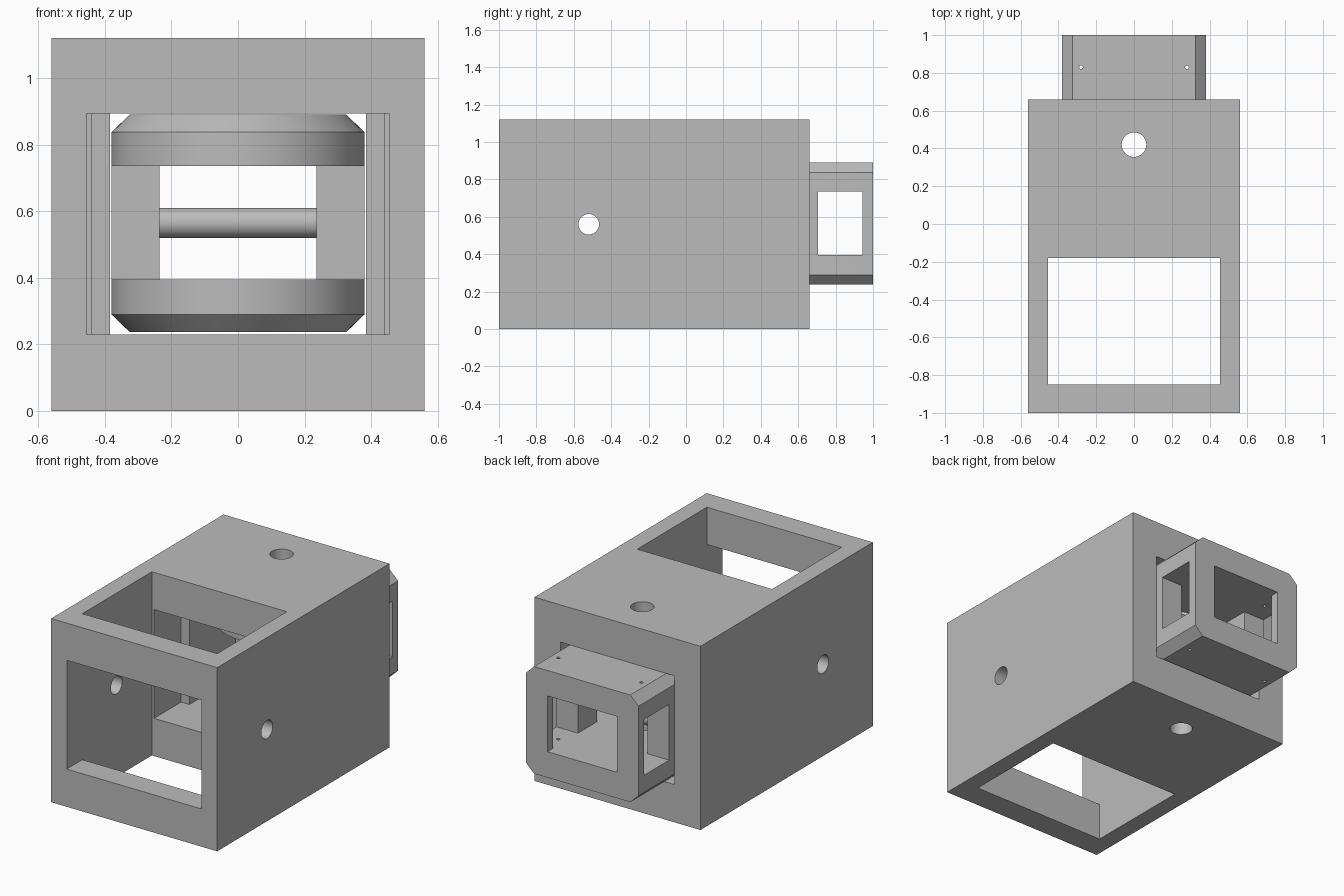
import bpy, bmesh, math
from mathutils import Matrix

old = bpy.data.objects.get("Cube")
if old:
    bpy.data.objects.remove(old, do_unlink=True)

grey = bpy.data.materials.new("plain_grey")
grey.use_nodes = True
colour = (0.5, 0.5, 0.5, 1)
grey.diffuse_color = colour
grey.node_tree.nodes["Principled BSDF"].inputs["Base Color"].default_value = colour


def finish(name, bm):
    bmesh.ops.recalc_face_normals(bm, faces=bm.faces[:])
    mesh = bpy.data.meshes.new(name)
    bm.to_mesh(mesh)
    bm.free()
    mesh.materials.append(grey)
    obj = bpy.data.objects.new(name, mesh)
    bpy.context.scene.collection.objects.link(obj)
    return obj


def box(name, half_x, y, z):
    """Box centred on x = 0 between two y and two z limits."""
    bm = bmesh.new()
    bmesh.ops.create_cube(bm, size=1)
    bmesh.ops.scale(bm, vec=(2 * half_x, y[1] - y[0], z[1] - z[0]), verts=bm.verts)
    bmesh.ops.translate(bm, vec=(0, sum(y) / 2, sum(z) / 2), verts=bm.verts)
    return finish(name, bm)


def rod(name, radius, length, centre, axis="Z", sides=48):
    bm = bmesh.new()
    bmesh.ops.create_cone(bm, cap_ends=True, segments=sides,
                          radius1=radius, radius2=radius, depth=length)
    if axis == "X":
        bm.transform(Matrix.Rotation(math.pi / 2, 4, "Y"))
    bmesh.ops.translate(bm, vec=centre, verts=bm.verts)
    return finish(name, bm)


def cut(obj, cutters):
    """Subtract each cutter in turn, then discard it."""
    for cutter in cutters:
        cutter.hide_render = True
        mod = obj.modifiers.new("cut", "BOOLEAN")
        mod.operation, mod.solver, mod.object = "DIFFERENCE", "EXACT", cutter
        deps = bpy.context.evaluated_depsgraph_get()
        mesh = bpy.data.meshes.new_from_object(obj.evaluated_get(deps))
        obj.modifiers.clear()
        obj.data = mesh
        bpy.data.objects.remove(cutter, do_unlink=True)


def smooth(obj):
    bpy.ops.object.select_all(action="DESELECT")
    obj.select_set(True)
    bpy.context.view_layer.objects.active = obj
    bpy.ops.object.shade_smooth_by_angle(angle=math.radians(25))


MID = 0.56
PIVOT = 0.42
TUNNEL = (0.23, 0.893)
SLOT = (0.395, 0.735)

# Outer housing with stepped tunnel, top and bottom windows, round holes
housing = box("housing", 0.56, (-1, 0.66), (0, 1.12))
cut(housing, [
    box("front_tunnel", 0.455, (-1.1, -0.18), TUNNEL),
    box("middle_tunnel", 0.44, (-0.3, 0.08), TUNNEL),
    box("rear_tunnel", 0.384, (0, 0.8), TUNNEL),
    box("vertical_window", 0.455, (-0.85, -0.18), (-0.1, 1.3)),
    rod("side_holes", 0.055, 2, (0, -0.52, MID), "X"),
    rod("pivot_holes", 0.065, 2, (0, PIVOT, MID)),
])
smooth(housing)

# Pivot block: rounded front, square back, chamfered top and bottom edges
bm = bmesh.new()
rings = []
for z, inset in ((0.237, 0.055), (0.29, 0), (0.837, 0), (0.89, 0.055)):
    r = 0.38 - inset
    plan = [(r, 1)]
    for i in range(49):
        a = math.pi * i / 48
        plan.append((r * math.cos(a), PIVOT - r * math.sin(a)))
    plan.append((-r, 1))
    rings.append([bm.verts.new((x, y, z)) for x, y in plan])
for low, high in zip(rings, rings[1:]):
    for i in range(len(low)):
        j = (i + 1) % len(low)
        bm.faces.new((low[i], low[j], high[j], high[i]))
bm.faces.new(rings[0])
bm.faces.new(rings[-1])
block = finish("pivot_block", bm)
cut(block, [
    box("front_slot", 0.6, (-0.2, 0.52), SLOT),
    box("passage", 0.235, (0.4, 1.2), SLOT),
    box("side_windows", 0.6, (0.705, 0.945), SLOT),
    rod("pivot_bore", 0.065, 2, (0, PIVOT, MID)),
] + [rod("pin_hole", 0.01, 2, (s * 0.28, 0.83, MID), sides=16) for s in (-1, 1)])
smooth(block)

# Cross bar between the pillars of the block
smooth(rod("cross_bar", 0.045, 0.48, (0, 0.61, MID + 0.005), "X"))
